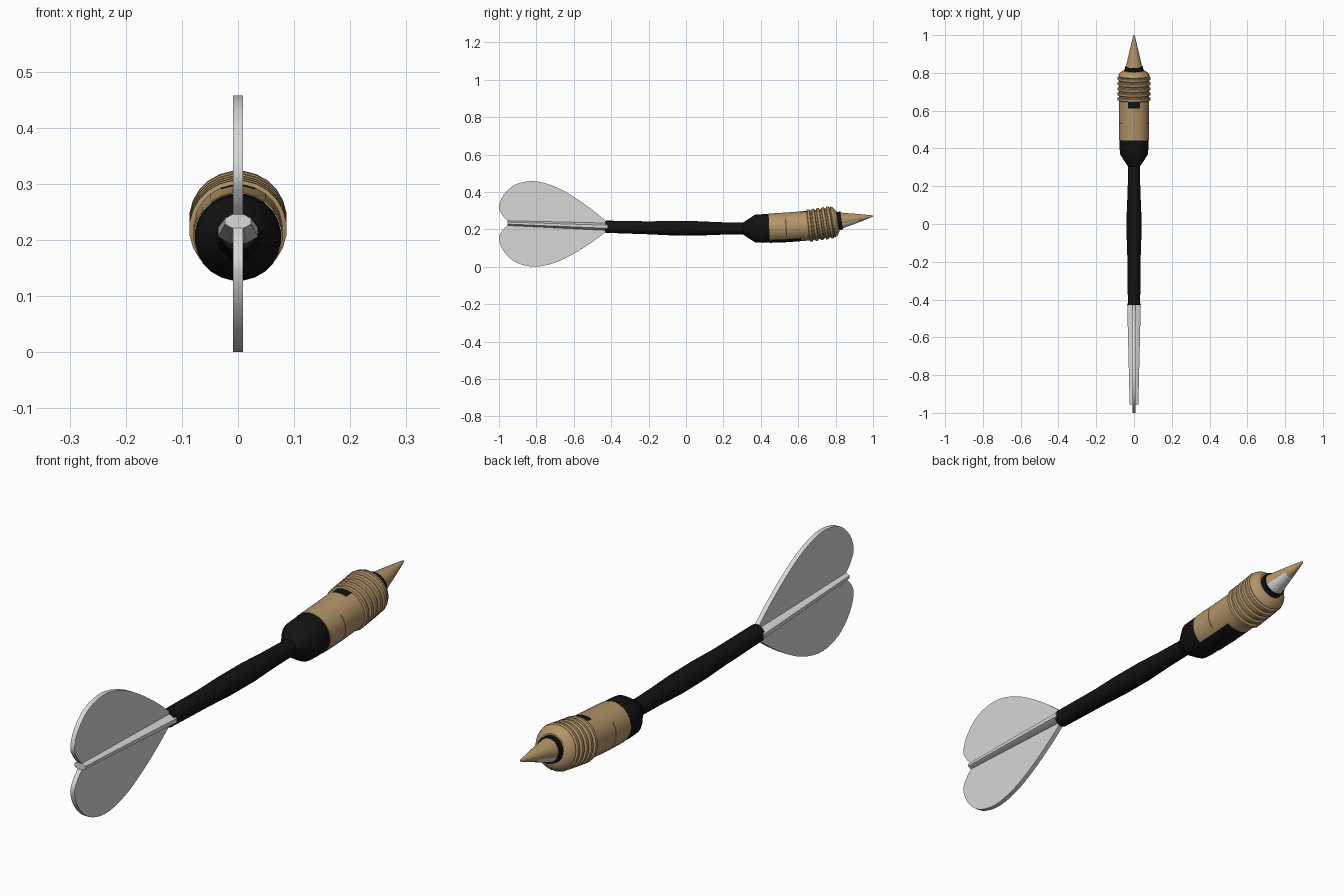
import bpy, bmesh, math
from mathutils import Vector

if "Cube" in bpy.data.objects:
    bpy.data.objects.remove(bpy.data.objects["Cube"])


def material(name, r, g, b):
    m = bpy.data.materials.new(name)
    m.diffuse_color = (r, g, b, 1)
    m.use_nodes = True
    m.node_tree.nodes["Principled BSDF"].inputs["Base Color"].default_value = m.diffuse_color
    return m


BLACK = material("matte black", 0.006, 0.006, 0.006)
BRASS = material("brass tan", 0.45, 0.30, 0.14)
GREY = material("light grey", 0.68, 0.68, 0.67)
BROWN = material("groove brown", 0.10, 0.065, 0.03)

# Gently bent centre line: (y, z)
AXIS = [(-1.0, 0.235), (-0.43, 0.214), (-0.2, 0.208), (0, 0.205), (0.4, 0.204),
        (0.55, 0.211), (0.66, 0.22), (0.73, 0.23), (0.83, 0.247), (1.0, 0.271)]


def axis_z(y):
    y = max(-1.0, min(1.0, y))
    for (y0, z0), (y1, z1) in zip(AXIS, AXIS[1:]):
        if y <= y1:
            return z0 + (z1 - z0) * (y - y0) / (y1 - y0)


def finish(bm, name, mats, angle=35):
    bmesh.ops.recalc_face_normals(bm, faces=bm.faces)
    me = bpy.data.meshes.new(name)
    bm.to_mesh(me)
    bm.free()
    ob = bpy.data.objects.new(name, me)
    bpy.context.collection.objects.link(ob)
    for m in mats:
        me.materials.append(m)
    bpy.ops.object.select_all(action='DESELECT')
    bpy.context.view_layer.objects.active = ob
    ob.select_set(True)
    bpy.ops.object.shade_smooth_by_angle(angle=math.radians(angle))
    return ob


def loft(name, profile, mats, sides=24, flat=1.0, rule=None):
    """Rings of (y, radius) swept along the centre line; rule picks a material."""
    bm = bmesh.new()
    rings = []
    for y, r in profile:
        slope = (axis_z(y + 0.05) - axis_z(y - 0.05)) / (min(y + 0.05, 1) - max(y - 0.05, -1))
        up = Vector((0, -slope, 1)).normalized()
        c = Vector((0, y, axis_z(y)))
        ring = []
        for i in range(sides):
            a = 2 * math.pi * (i + 0.5) / sides
            ring.append(bm.verts.new(c + Vector((r * math.cos(a), 0, 0)) + up * r * flat * math.sin(a)))
        rings.append(ring)
    for a, b in zip(rings, rings[1:]):
        for i in range(sides):
            j = (i + 1) % sides
            bm.faces.new((a[i], a[j], b[j], b[i]))
    bm.faces.new(rings[0])
    bm.faces.new(rings[-1])
    bmesh.ops.recalc_face_normals(bm, faces=bm.faces)
    bm.normal_update()
    if rule:
        for f in bm.faces:
            f.material_index = rule(f.calc_center_median(), f.normal)
    return finish(bm, name, mats)


# Heart-shaped flight: one lobe outline (y, height), smoothed and mirrored
LOBE = [(-0.43, 0.03), (-0.5, 0.085), (-0.6, 0.152), (-0.7, 0.203), (-0.81, 0.2287), (-0.91, 0.208),
        (-0.975, 0.15), (-1.0, 0.085), (-0.982, 0.042), (-0.955, 0.012)]


def smooth(points, steps=4):
    p = [Vector(q) for q in points]
    p = [p[0] * 2 - p[1]] + p + [p[-1] * 2 - p[-2]]
    out = []
    for a, b, c, d in zip(p, p[1:], p[2:], p[3:]):
        for k in range(steps):
            t = k / steps
            out.append(0.5 * (2 * b + (c - a) * t + (2 * a - 5 * b + 4 * c - d) * t * t
                              + (3 * b - a - 3 * c + d) * t ** 3))
    return out + [p[-2]]


def flight_lobe(name, side):
    outline = [(-0.43, 0)] + [tuple(q) for q in smooth(LOBE)] + [(-0.955, 0)]
    bm = bmesh.new()
    verts = [bm.verts.new((-0.009, y, 0.216 + 0.019 * (-0.43 - y) / 0.57 + side * h)) for y, h in outline]
    face = bm.faces.new(verts)
    ext = bmesh.ops.extrude_face_region(bm, geom=[face])
    moved = [v for v in ext["geom"] if isinstance(v, bmesh.types.BMVert)]
    bmesh.ops.translate(bm, verts=moved, vec=(0.018, 0, 0))
    finish(bm, name, [GREY])


flight_lobe("upper_flight", 1)
flight_lobe("lower_flight", -1)

# Flattened spine through the flight
loft("flight_spine", [(-0.955, 0.025), (-0.42, 0.039)], [GREY], sides=8, flat=0.55)

# Slim shaft, slightly swollen in the middle
loft("shaft", [(-0.43, 0.033), (-0.2, 0.035), (-0.08, 0.039), (0.06, 0.039),
               (0.18, 0.034), (0.32, 0.031)], [BLACK], sides=20)

# Flared collar
loft("collar", [(0.305, 0.032), (0.325, 0.046), (0.37, 0.075), (0.41, 0.077), (0.447, 0.077)], [BLACK])


# Barrel with a thin groove, black underside and a black patch on top
def barrel_rule(c, n):
    if n.z < -0.75 and c.y < 0.61:
        return 1
    if n.z > 0.88 and 0.615 < c.y < 0.65:
        return 1
    return 2 if 0.532 < c.y < 0.538 else 0


loft("barrel", [(0.445, 0.079), (0.532, 0.08), (0.538, 0.08), (0.61, 0.08), (0.617, 0.08),
                (0.648, 0.08), (0.665, 0.08)], [BRASS, BLACK, BROWN], rule=barrel_rule)

# Ribbed grip: repeated ridges, then a shoulder
grip = []
for k in range(5):
    y = 0.652 + k * 0.027
    grip += [(y, 0.079), (y + 0.004, 0.087), (y + 0.016, 0.087), (y + 0.02, 0.079)]
grip += [(0.785, 0.084), (0.797, 0.078), (0.812, 0.056)]
loft("ribbed_grip", grip, [BRASS])

# Dark neck ring
loft("neck_ring", [(0.805, 0.05), (0.832, 0.049)], [BLACK])

# Conical point, paler below near its base
loft("point", [(0.828, 0.044), (0.92, 0.023), (0.99, 0.006), (1.0, 0.002)], [BRASS, GREY],
     rule=lambda c, n: 1 if n.z < -0.3 and c.y < 0.92 and c.y > 0.83 else 0)
